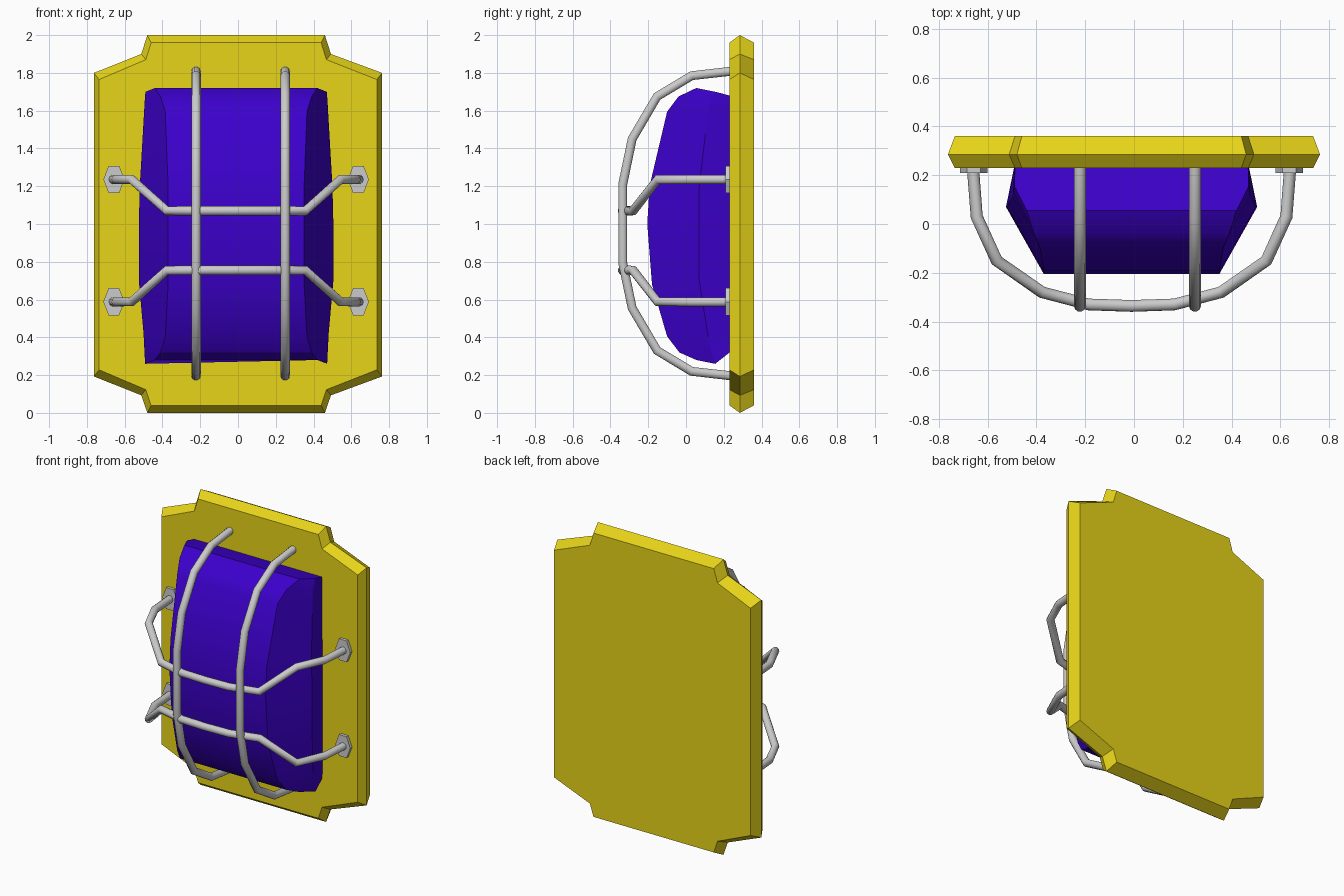
import bpy, bmesh
from math import cos, sin, pi, radians

if "Cube" in bpy.data.objects:
    bpy.data.objects.remove(bpy.data.objects["Cube"])

CX = -0.01  # sideways centre of lens, cage and plate notches


def material(name, rgb):
    m = bpy.data.materials.new(name)
    m.diffuse_color = (*rgb, 1)
    m.use_nodes = True
    m.node_tree.nodes["Principled BSDF"].inputs["Base Color"].default_value = m.diffuse_color
    return m


def loft(name, rings, mat=None, angle=30):
    """Skin a list of equal closed rings and cap both ends."""
    bm = bmesh.new()
    rows = [[bm.verts.new(p) for p in ring] for ring in rings]
    n = len(rows[0])
    for a, b in zip(rows, rows[1:]):
        for i in range(n):
            j = (i + 1) % n
            bm.faces.new((a[i], a[j], b[j], b[i]))
    bm.faces.new(rows[0])
    bm.faces.new(rows[-1][::-1])
    bmesh.ops.recalc_face_normals(bm, faces=bm.faces)
    me = bpy.data.meshes.new(name)
    bm.to_mesh(me)
    bm.free()
    ob = bpy.data.objects.new(name, me)
    bpy.context.collection.objects.link(ob)
    if mat:
        me.materials.append(mat)
    smooth(ob, angle)
    return ob


def smooth(ob, angle):
    bpy.ops.object.select_all(action='DESELECT')
    ob.select_set(True)
    bpy.context.view_layer.objects.active = ob
    bpy.ops.object.shade_smooth_by_angle(angle=radians(angle))


def tube(name, points, radius=0.025):
    cu = bpy.data.curves.new(name, 'CURVE')
    cu.dimensions = '3D'
    cu.bevel_depth = radius
    cu.bevel_resolution = 3
    cu.use_fill_caps = True
    sp = cu.splines.new('POLY')
    sp.points.add(len(points) - 1)
    for p, co in zip(sp.points, points):
        p.co = (*co, 1)
    ob = bpy.data.objects.new(name, cu)
    bpy.context.collection.objects.link(ob)
    bpy.ops.object.select_all(action='DESELECT')
    ob.select_set(True)
    bpy.context.view_layer.objects.active = ob
    bpy.ops.object.convert(target='MESH')
    smooth(bpy.context.object, 50)


yellow = material("yellow_paint", (0.80, 0.66, 0.01))
blue = material("blue_glass", (0.045, 0.0, 0.60))


# Back plate: notched outline, widest at mid thickness
def plate_ring(y, side, notch_x, top_x, corner, notch_z, end):
    quarter = [(side, corner), (notch_x, notch_z), (top_x, end)]
    up = [(x, z) for x, z in quarter]
    half = up + [(-x, z) for x, z in up[::-1]]
    low = [(x, 2 - z - 0.007) for x, z in half[::-1]]
    low = [(x, max(z, 2 - end)) if abs(x) == top_x else (x, z) for x, z in low]
    return [(x + (CX if abs(x) < 0.6 else 0), y, z) for x, z in half + low]


inner = (0.735, 0.478, 0.450, 1.765, 1.87, 1.96)
outer = (0.763, 0.502, 0.470, 1.80, 1.90, 2.0)
loft("back_plate", [plate_ring(0.23, *inner), plate_ring(0.285, *outer),
                    plate_ring(0.36, *inner)], yellow)

# Lens: front edge (y, z, half width), then side ridge (y, z, half width)
lens_rows = [
    (0.055, 1.72, 0.43, 0.155, 1.70, 0.480),
    (-0.04, 1.675, 0.40, 0.13, 1.65, 0.484),
    (-0.10, 1.595, 0.375, 0.115, 1.58, 0.488),
    (-0.193, 1.20, 0.36, 0.07, 1.20, 0.510),
    (-0.205, 1.00, 0.36, 0.07, 1.00, 0.515),
    (-0.18, 0.68, 0.36, 0.07, 0.70, 0.515),
    (-0.10, 0.405, 0.375, 0.115, 0.42, 0.490),
    (-0.035, 0.32, 0.40, 0.13, 0.34, 0.486),
    (0.055, 0.28, 0.43, 0.155, 0.26, 0.482),
]
rings = []
for y, z, w, ry, rz, rw in lens_rows:
    bz = min(max(rz, 0.335), 1.675)
    half = [(w, y, z), (rw, ry, rz), (min(rw, 0.478), 0.25, bz)]
    rings.append([(CX + x, py, pz) for x, py, pz in half]
                 + [(CX - x, py, pz) for x, py, pz in half[::-1]])
loft("lens", rings, blue, 28)

# Upright cage bars
bar = [(0.25, 1.81), (0.03, 1.785), (-0.153, 1.675), (-0.285, 1.45), (-0.335, 1.21)]
bar += [(y, 2.005 - z) for y, z in bar[::-1]]
for side, x in (("left", -0.222), ("right", 0.25)):
    tube(f"upright_bar_{side}", [(x, y, z) for y, z in bar])

# Cross bars: arched outward, stepping towards the middle
arch = [(0.652, 0.25, 0), (0.635, 0.03, 0), (0.553, -0.15, 0),
        (0.367, -0.28, 1), (0.175, -0.33, 1), (0, -0.336, 1)]
for name, z_end, z_mid in (("upper", 1.236, 1.07), ("lower", 0.588, 0.755)):
    right = [(x, y, z_mid if m else z_end) for x, y, m in arch]
    path = right + [(-x, y, z) for x, y, z in right[-2::-1]]
    tube(f"cross_bar_{name}", [(CX + x, y, z) for x, y, z in path])

    # Hexagonal mounting pads
    for side, s in (("left", -1), ("right", 1)):
        hexagon = [(CX + s * 0.647 + 0.056 * cos(k * pi / 3),
                    z_end + 0.083 * sin(k * pi / 3)) for k in range(6)]
        loft(f"mount_pad_{name}_{side}",
             [[(x, y, z) for x, z in hexagon] for y in (0.21, 0.24)])
